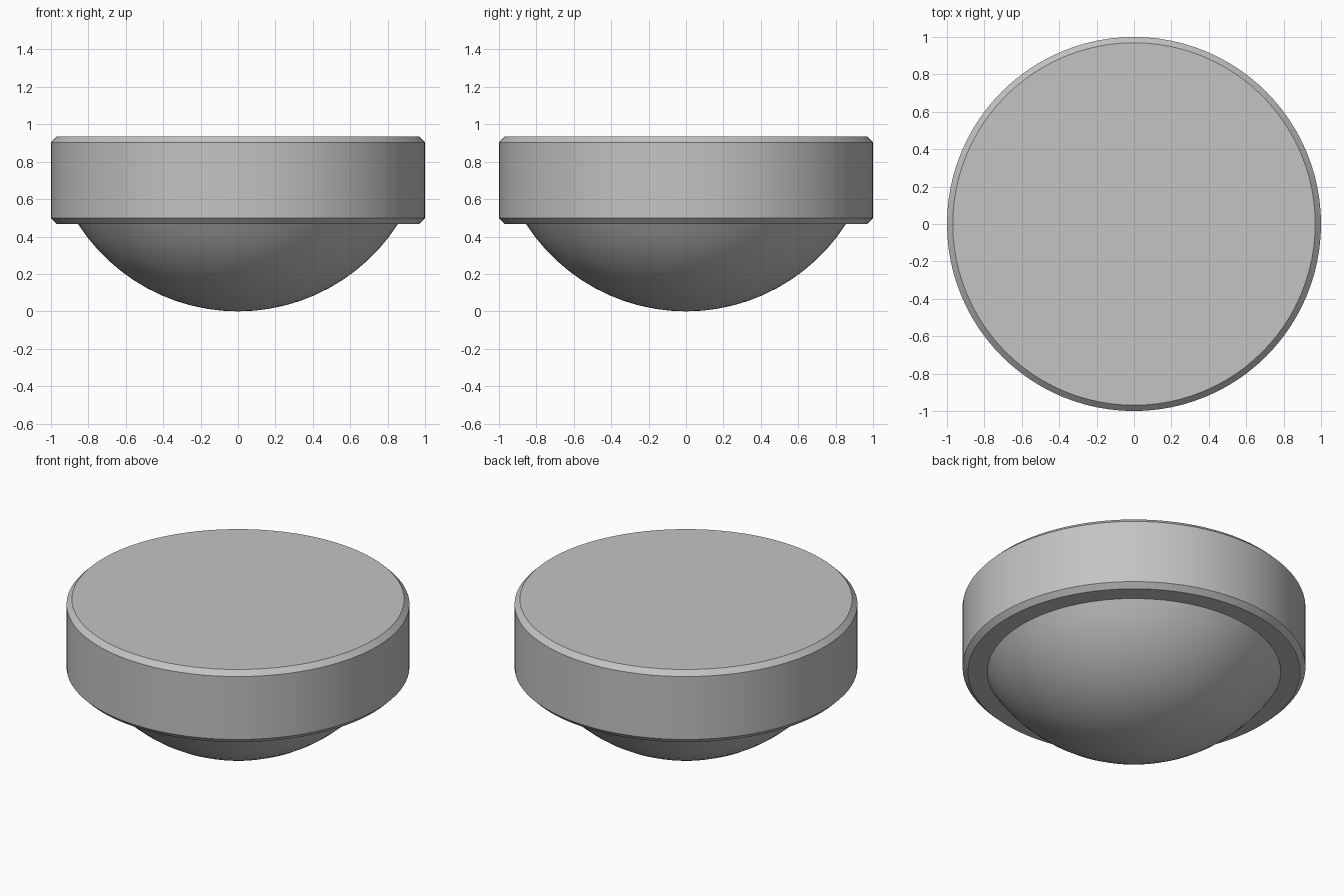
import bpy, bmesh, math

cube = bpy.data.objects.get("Cube")
if cube:
    bpy.data.objects.remove(cube, do_unlink=True)

grey = bpy.data.materials.new("neutral_grey")
grey.use_nodes = True
colour = (0.55, 0.55, 0.55, 1)
grey.diffuse_color = colour
grey.node_tree.nodes["Principled BSDF"].inputs["Base Color"].default_value = colour


def lathe(name, profile, steps):
    """Spin an (radius, height) profile around z; flat ends are capped."""
    bm = bmesh.new()
    verts = [bm.verts.new((r, 0, z)) for r, z in profile]
    edges = [bm.edges.new(pair) for pair in zip(verts, verts[1:])]
    bmesh.ops.spin(bm, geom=verts + edges, cent=(0, 0, 0), axis=(0, 0, 1),
                   angle=math.tau, steps=steps, use_merge=True)
    bmesh.ops.remove_doubles(bm, verts=bm.verts, dist=1e-5)
    bmesh.ops.holes_fill(bm, edges=[e for e in bm.edges if e.is_boundary], sides=0)
    bmesh.ops.recalc_face_normals(bm, faces=bm.faces)
    mesh = bpy.data.meshes.new(name)
    bm.to_mesh(mesh)
    bm.free()
    obj = bpy.data.objects.new(name, mesh)
    bpy.context.collection.objects.link(obj)
    mesh.materials.append(grey)
    bpy.ops.object.select_all(action='DESELECT')
    obj.select_set(True)
    bpy.context.view_layer.objects.active = obj
    bpy.ops.object.shade_smooth_by_angle(angle=math.radians(30))
    return obj


# Disc with chamfered upper and lower rims
base, top, chamfer = 0.468, 0.935, 0.031
lathe("disc", [(1 - chamfer, base), (1, base + chamfer),
               (1, top - chamfer), (1 - chamfer, top)], 96)

# Shallow spherical dome under the disc
rim = 0.856
radius = (rim ** 2 + base ** 2) / (2 * base)
sweep = math.asin(rim / radius)
rings = 12
arc = [(radius * math.sin(sweep * i / rings),
        radius * (1 - math.cos(sweep * i / rings))) for i in range(rings + 1)]
lathe("dome", arc, 64)
